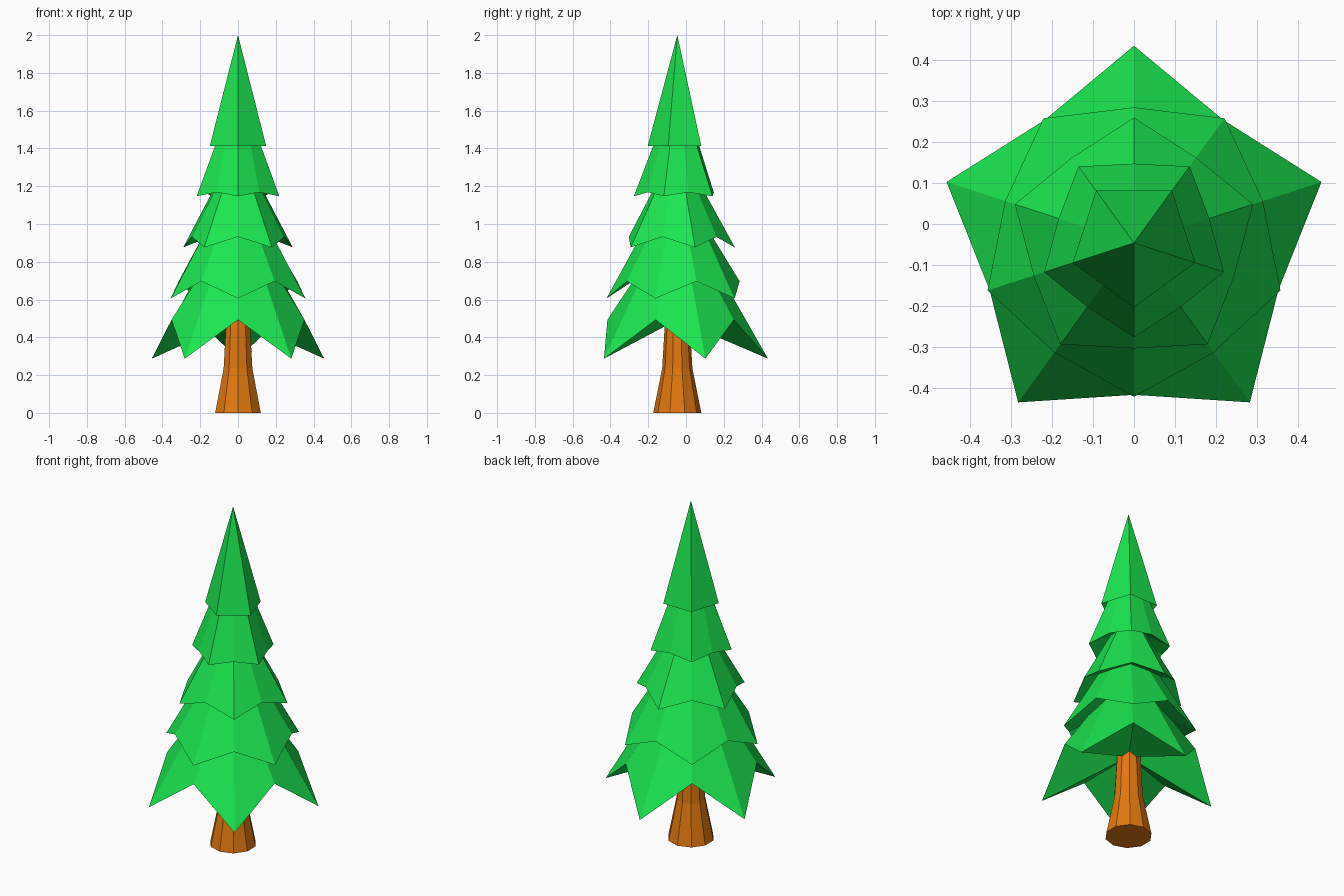
import bpy, bmesh
from math import pi, sin, cos

if "Cube" in bpy.data.objects:
    bpy.data.objects.remove(bpy.data.objects["Cube"])

CY = -0.046  # the tree axis sits slightly in front of the bounding box centre


def material(name, rgb):
    m = bpy.data.materials.new(name)
    m.diffuse_color = (*rgb, 1)
    m.use_nodes = True
    m.node_tree.nodes["Principled BSDF"].inputs["Base Color"].default_value = m.diffuse_color
    return m


def ring(bm, n, start, radii, heights):
    """Ring of n vertices, alternating between the given radii and heights."""
    out = []
    for i in range(n):
        a = start + 2 * pi * i / n
        r, z = radii[i % len(radii)], heights[i % len(heights)]
        out.append(bm.verts.new((r * cos(a), CY + r * sin(a), z)))
    return out


def bridge(bm, a, b):
    for i in range(len(a)):
        j = (i + 1) % len(a)
        bm.faces.new((a[i], a[j], b[j], b[i]))


def fan(bm, loop, z):
    c = bm.verts.new((0, CY, z))
    for i in range(len(loop)):
        bm.faces.new((loop[i], loop[(i + 1) % len(loop)], c))


def finish(bm, name, mat):
    bmesh.ops.recalc_face_normals(bm, faces=bm.faces)
    me = bpy.data.meshes.new(name)
    bm.to_mesh(me)
    bm.free()
    me.materials.append(mat)
    bpy.context.collection.objects.link(bpy.data.objects.new(name, me))


green = material("needles", (0.011, 0.79, 0.08))
brown = material("bark", (0.76, 0.19, 0.005))

# Ten-sided flared trunk
bm = bmesh.new()
rings = [ring(bm, 10, pi / 2, (r,), (z,))
         for r, z in ((0.127, 0), (0.08, 0.235), (0.064, 0.51))]
for a, b in zip(rings, rings[1:]):
    bridge(bm, a, b)
bm.faces.new(rings[0])
bm.faces.new(rings[-1])
finish(bm, "trunk", brown)

# Star-shaped branch tiers:
# tip angle sign, tip r/z, valley r/z, top r/z, height of the hollow underside
tiers = (
    (1, 0.480, 0.287, 0.370, 0.493, 0.21, 0.76, 0.493),
    (-1, 0.375, 0.606, 0.330, 0.697, 0.17, 0.98, 0.85),
    (1, 0.305, 0.876, 0.257, 0.932, 0.105, 1.24, 1.05),
    (-1, 0.230, 1.147, 0.193, 1.168, 0.11, 1.46, 1.29),
)
for k, (side, tr, tz, vr, vz, r, z, under) in enumerate(tiers):
    bm = bmesh.new()
    hem = ring(bm, 10, side * pi / 2, (tr, vr), (tz, vz))
    top = ring(bm, 10, side * pi / 2, (r, r * 0.92), (z,))
    bridge(bm, hem, top)
    bm.faces.new(top)
    fan(bm, hem, under)  # hollow underside
    finish(bm, f"branch_tier_{k + 1}", green)

# Pointed five-sided treetop with a hollow underside
bm = bmesh.new()
hem = ring(bm, 5, -pi / 2, (0.157,), (1.412,))
fan(bm, hem, 2.0)
fan(bm, hem, 1.55)
finish(bm, "treetop", green)
